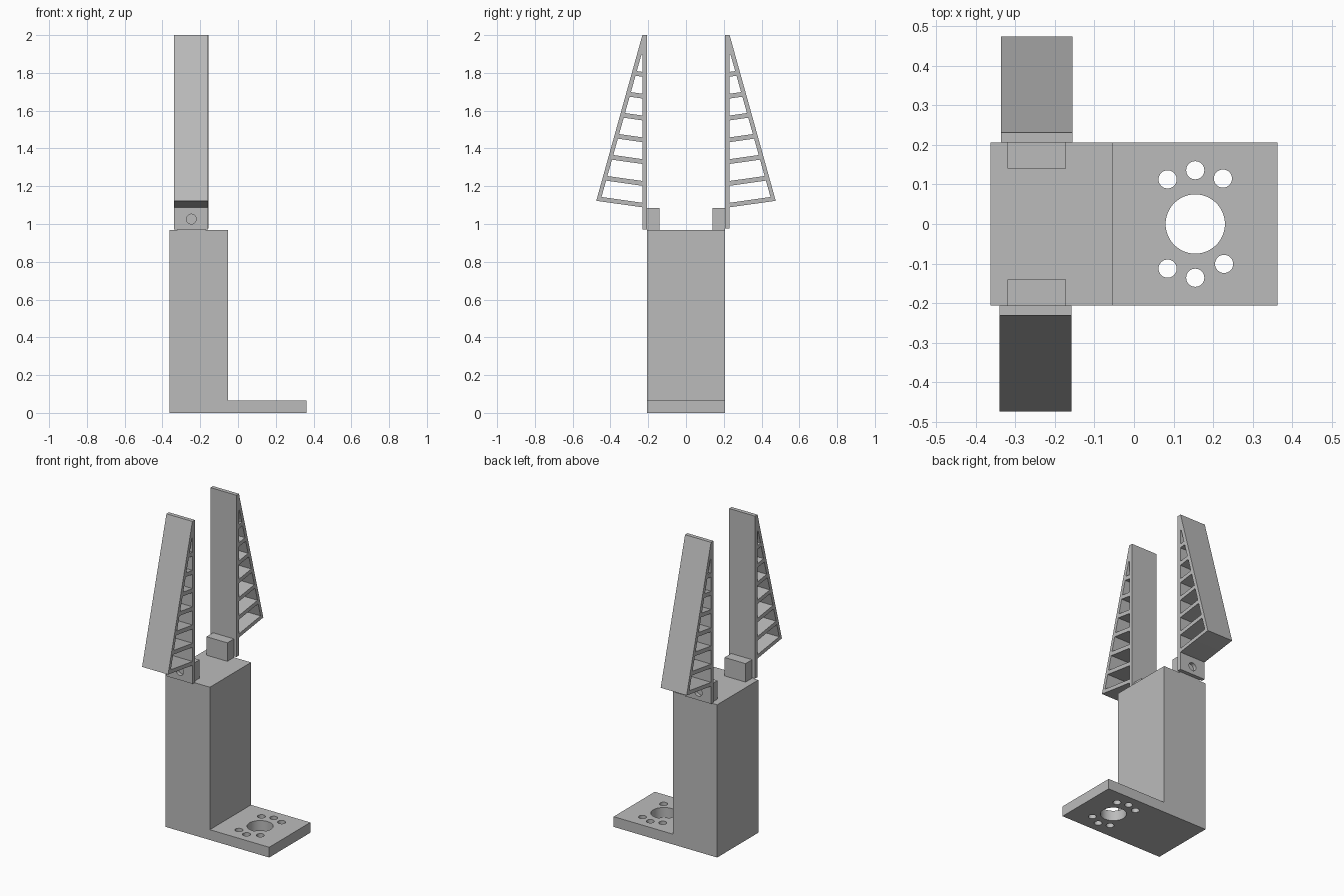
import bpy, math
from mathutils import Matrix

cube = bpy.data.objects.get("Cube")
if cube:
    bpy.data.objects.remove(cube, do_unlink=True)

grey = bpy.data.materials.new("plain grey")
grey.use_nodes = True
colour = (0.5, 0.5, 0.5, 1)
grey.diffuse_color = colour
grey.node_tree.nodes["Principled BSDF"].inputs["Base Color"].default_value = colour


def circle(cx, cy, r, n=32):
    return [(cx + r * math.cos(2 * math.pi * i / n),
             cy + r * math.sin(2 * math.pi * i / n)) for i in range(n)]


def rect(x0, x1, y0, y1):
    return [(x0, y0), (x1, y0), (x1, y1), (x0, y1)]


def slab(name, loops, thickness, matrix):
    """Extrude an outline with holes, centred on its plane, into a mesh."""
    curve = bpy.data.curves.new(name, 'CURVE')
    curve.dimensions = '2D'
    curve.fill_mode = 'BOTH'
    curve.extrude = thickness / 2
    for loop in loops:
        spline = curve.splines.new('POLY')
        spline.points.add(len(loop) - 1)
        for point, (u, v) in zip(spline.points, loop):
            point.co = (u, v, 0, 1)
        spline.use_cyclic_u = True
    temp = bpy.data.objects.new(name + "_outline", curve)
    bpy.context.collection.objects.link(temp)
    graph = bpy.context.evaluated_depsgraph_get()
    mesh = bpy.data.meshes.new_from_object(temp.evaluated_get(graph))
    bpy.data.objects.remove(temp, do_unlink=True)
    mesh.transform(matrix)
    mesh.materials.clear()
    mesh.materials.append(grey)
    obj = bpy.data.objects.new(name, mesh)
    bpy.context.collection.objects.link(obj)
    bpy.context.view_layer.objects.active = obj
    obj.select_set(True)
    bpy.ops.object.mode_set(mode='EDIT')
    bpy.ops.mesh.select_all(action='SELECT')
    bpy.ops.mesh.remove_doubles(threshold=0.0001)
    bpy.ops.mesh.normals_make_consistent(inside=False)
    bpy.ops.object.mode_set(mode='OBJECT')
    bpy.ops.object.shade_smooth_by_angle(angle=math.radians(30))
    obj.select_set(False)
    return obj


HALF = 0.206      # half depth of the body
LEFT, MID, RIGHT = -0.363, -0.053, 0.363
PLATE, TOP = 0.065, 0.968

# Body column and mounting plate with its bolt circle
slab("body_column", [rect(LEFT, MID, -HALF, HALF)], TOP,
     Matrix.Translation((0, 0, TOP / 2)))
bolts = [(0.085, 0.113), (0.155, 0.136), (0.225, 0.115),
         (0.085, -0.113), (0.155, -0.136), (0.228, -0.101)]
slab("mounting_plate",
     [rect(MID, RIGHT, -HALF, HALF), circle(0.155, 0, 0.075, 64)]
     + [circle(x, y, 0.023) for x, y in bolts],
     PLATE, Matrix.Translation((0, 0, PLATE / 2)))

# Rib web of a finger: wedge outline with sloping windows
INNER, STRIP, WALL = HALF, 0.229, 0.022
BASE_Z, OUT_Y, OUT_Z, TIP_Y = 1.088, 0.475, 1.123, 0.229
slope = (OUT_Y - TIP_Y) / (2 - OUT_Z)
tilt = (OUT_Z - BASE_Z) / (OUT_Y - STRIP)


def wall_point(z):
    """Where a rib starting at height z meets the inside of the sloping wall."""
    y = (OUT_Y - WALL - slope * (z - tilt * STRIP - OUT_Z)) / (1 + slope * tilt)
    return max(y, STRIP + 0.001), z + tilt * (y - STRIP)


windows = []
for i in range(7):
    low = 1.112 + 0.1155 * i
    high = low + 0.09
    windows.append([(STRIP, low), wall_point(low), wall_point(high), (STRIP, high)])

finger_outline = [(INNER, BASE_Z), (STRIP, BASE_Z), (OUT_Y, OUT_Z),
                  (TIP_Y + 0.002, 2), (INNER, 2)]

for side, sign, cx, foot in (("front", -1, -0.249, 0.97), ("back", 1, -0.246, 0.975)):
    # profile (u, v) -> (y, z), extruded along x
    across = Matrix(((0, 0, 1, cx), (sign, 0, 0, 0), (0, 1, 0, 0), (0, 0, 0, 1)))
    slab(side + "_finger", [finger_outline] + windows, 0.182, across)
    # mounting tab below the finger, with a screw hole
    upright = Matrix(((1, 0, 0, 0), (0, 0, sign, sign * (INNER + STRIP) / 2),
                      (0, 1, 0, 0), (0, 0, 0, 1)))
    slab(side + "_finger_tab",
         [rect(cx - 0.091, cx + 0.091, foot, BASE_Z), circle(-0.247, 1.026, 0.026)],
         STRIP - INNER, upright)
    # sliding block holding the finger
    slab(side + "_slider_block", [rect(0.14, INNER, TOP, 1.085)], 0.147,
         Matrix.Translation((0.003 if sign < 0 else 0, 0, 0)) @ across)
